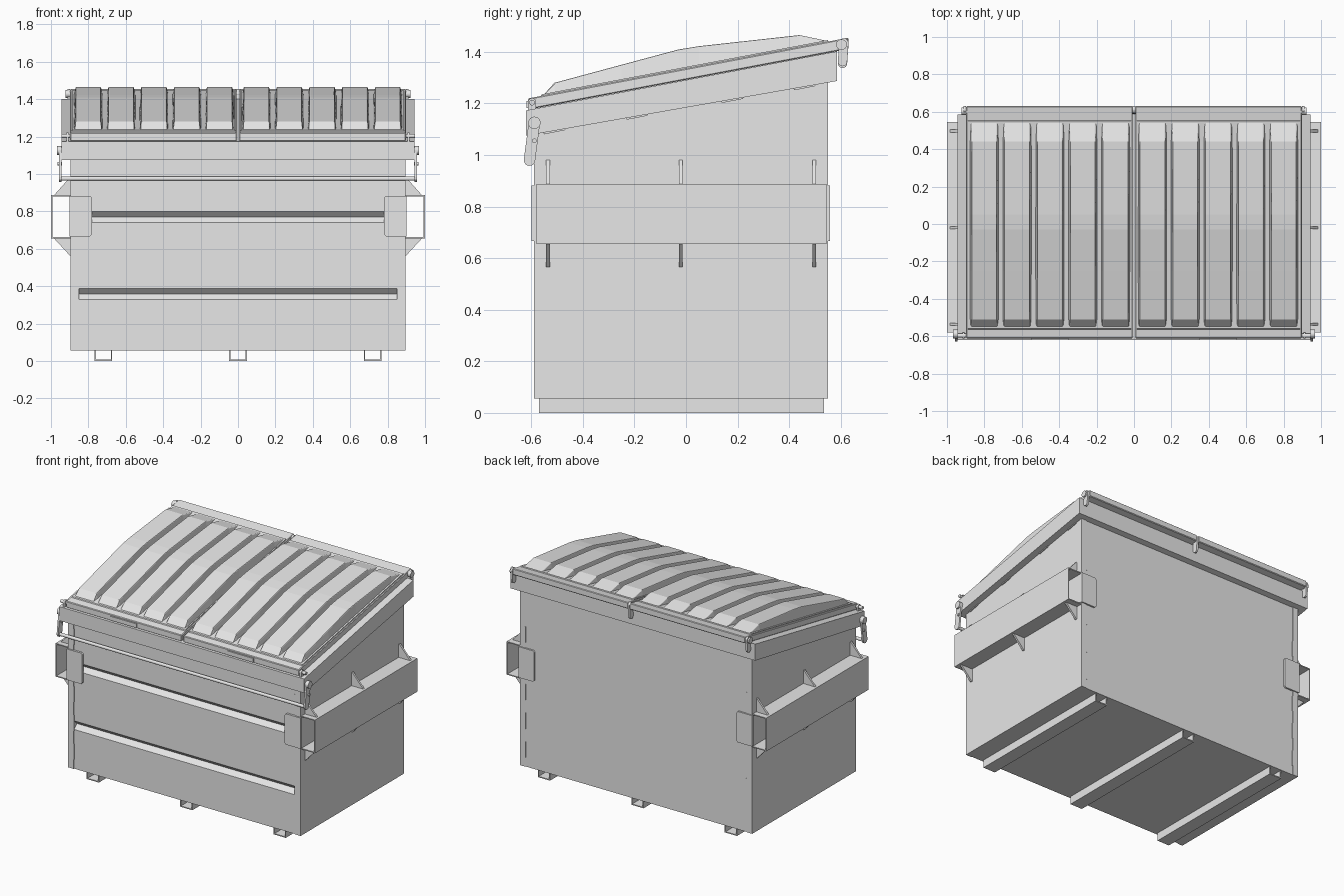
import bpy, bmesh, math
from mathutils import Matrix, Vector

cube = bpy.data.objects.get("Cube")
if cube:
    bpy.data.objects.remove(cube)

grey = bpy.data.materials.new("plain grey")
grey.use_nodes = True
grey.diffuse_color = (0.8, 0.8, 0.8, 1)
grey.node_tree.nodes["Principled BSDF"].inputs["Base Color"].default_value = (0.8, 0.8, 0.8, 1)


def finish(name, bm, bevel=0, segments=1):
    bmesh.ops.recalc_face_normals(bm, faces=bm.faces)
    me = bpy.data.meshes.new(name)
    bm.to_mesh(me)
    bm.free()
    me.materials.append(grey)
    ob = bpy.data.objects.new(name, me)
    bpy.context.collection.objects.link(ob)
    if bevel:
        mod = ob.modifiers.new("Bevel", "BEVEL")
        mod.width, mod.segments = bevel, segments
        mod.limit_method, mod.angle_limit = "ANGLE", math.radians(35)
    return ob


def prism(name, pts, axis, a, b, bevel=0):
    """Extrude a profile: axis x takes (y, z) points, axis y takes (x, z) points."""
    bm = bmesh.new()
    rings = []
    for t in (a, b):
        rings.append([bm.verts.new((t, u, v) if axis == "x" else (u, t, v)) for u, v in pts])
    bm.faces.new(rings[0])
    bm.faces.new(rings[1])
    n = len(pts)
    for i in range(n):
        j = (i + 1) % n
        bm.faces.new((rings[0][i], rings[0][j], rings[1][j], rings[1][i]))
    return finish(name, bm, bevel)


def box(name, x0, x1, y0, y1, z0, z1, bevel=0):
    return prism(name, [(x0, z0), (x1, z0), (x1, z1), (x0, z1)], "y", y0, y1, bevel)


def rod(name, x0, x1, y, z, r):
    """Round bar along x."""
    pts = [(y + r * math.cos(k * math.pi / 8), z + r * math.sin(k * math.pi / 8)) for k in range(16)]
    ob = prism(name, pts, "x", x0, x1)
    for p in ob.data.polygons:
        p.use_smooth = len(p.vertices) == 4
    return ob


def capsule(y0, z0, y1, z1, r):
    """Rounded strap outline between two points."""
    ang = math.atan2(z1 - z0, y1 - y0)
    pts = []
    for cy, cz, start in ((y1, z1, ang - math.pi / 2), (y0, z0, ang + math.pi / 2)):
        for k in range(9):
            t = start + k * math.pi / 8
            pts.append((cy + r * math.cos(t), cz + r * math.sin(t)))
    return pts


def lid_z(y):
    return 1.22 + 0.1895 * (y + 0.61)


# Body with two pressed V grooves across the front
prism("body", [(-0.585, 0.055), (-0.585, 0.328), (-0.555, 0.358), (-0.585, 0.388),
               (-0.585, 0.74), (-0.555, 0.77), (-0.585, 0.80), (-0.585, 1.10),
               (0.546, 1.31), (0.546, 0.055)], "x", -0.855, 0.855)

# Sloped rim under the lids
prism("top_rim", [(-0.62, 1.075), (-0.62, 1.173), (0.585, 1.402), (0.585, 1.287)], "x", -0.943, 0.943)

# Floor skids: open channels
for i, x in enumerate((-0.72, 0, 0.72)):
    w, t = 0.047, 0.007
    prism(f"skid_{i + 1}", [(x - w, 0.055), (x - w, 0), (x + w, 0), (x + w, 0.055), (x + w - t, 0.055),
                            (x + w - t, t), (x - w + t, t), (x - w + t, 0.055)], "y", -0.57, 0.535)

# Raised panel on a lid, lofted along y
STATIONS = [(-0.55, 1.236), (-0.51, 1.28), (-0.25, 1.35), (-0.03, 1.409), (0.05, 1.422),
            (0.44, 1.465), (0.545, 1.443)]


def lid_panel(name, x0, x1):
    bm = bmesh.new()
    rows = []
    for y, z in STATIONS:
        base = lid_z(y) - 0.005
        cs = ((x0, base), (x0 + 0.01, z), (x1 - 0.01, z), (x1, base))
        rows.append([bm.verts.new((x, y, h)) for x, h in cs])
    for r, s in zip(rows, rows[1:]):
        for i in range(4):
            j = (i + 1) % 4
            bm.faces.new((r[i], r[j], s[j], s[i]))
    bm.faces.new(rows[0])
    bm.faces.new(rows[-1])
    return finish(name, bm, 0.007, 2)


for s, side in ((1, "left"), (-1, "right")):
    # Side wall standing slightly proud as corner posts
    prism(f"side_wall_{side}", [(-0.59, 0.055), (-0.59, 1.10), (0.55, 1.31), (0.55, 0.055)],
          "x", s * 0.853, s * 0.895)

    # Fork pocket: open sleeve with thin walls
    prism(f"fork_pocket_{side}", [(s * x, z) for x, z in
          ((0.89, 0.655), (1.0, 0.655), (1.0, 0.887), (0.89, 0.887), (0.89, 0.880),
           (0.993, 0.880), (0.993, 0.662), (0.89, 0.662))], "y", -0.58, 0.545)
    for i, y in enumerate((-0.535, -0.02, 0.497)):
        for z0, z1, end in ((0.885, 0.98, "upper"), (0.657, 0.565, "lower")):
            prism(f"{end}_gusset_{side}_{i + 1}", [(s * 0.89, z0), (s * 0.985, z0), (s * 0.9, z1),
                  (s * 0.89, z1)], "y", y - 0.007, y + 0.007)

    # Reinforcing plates at the pocket ends
    for y0, y1, end in ((-0.6, -0.584, "front"), (0.545, 0.558, "back")):
        plate = [(0.9, 0.667), (0.79, 0.667), (0.78, 0.677), (0.78, 0.872), (0.79, 0.882), (0.9, 0.882)]
        prism(f"{end}_pocket_plate_{side}", [(s * x, z) for x, z in plate], "y", y0, y1)

    # Weld beads on the corners and under the rim
    for k in range(5):
        z = 0.12 + k * 0.2
        for y in (-0.587, 0.548):
            box(f"corner_weld_{side}_{k}", s * 0.849, s * 0.856, y - 0.003, y + 0.003, z, z + 0.11)
    for k, y in enumerate((-0.51, -0.19, 0.18, 0.46)):
        za, zb = (1.075 + 0.176 * (v + 0.62) for v in (y - 0.045, y + 0.045))
        prism(f"rim_weld_{side}_{k}", [(y - 0.045, za + 0.004), (y - 0.04, za - 0.006),
              (y + 0.04, zb - 0.006), (y + 0.045, zb + 0.004)], "x", s * 0.89, s * 0.902)

    # Lid slab, with a shallow step around the raised panels
    prism(f"lid_{side}", [(-0.612, 1.176), (-0.612, lid_z(-0.612)), (0.63, lid_z(0.63)), (0.63, 1.411)],
          "x", s * 0.007, s * 0.897, 0.004)
    prism(f"lid_step_{side}", [(y, lid_z(y) + h) for y, h in ((-0.565, -0.004), (-0.56, 0.006),
          (0.55, 0.006), (0.555, -0.004))], "x", s * 0.015, s * 0.888)
    for k in range(5):
        x = 0.021 + k * 0.1755
        lid_panel(f"lid_panel_{side}_{k + 1}", *sorted((s * x, s * (x + 0.155))))

    # Lid handle plate on the front lip
    box(f"lid_handle_{side}", s * 0.35, s * 0.55, -0.619, -0.61, 1.182, 1.21)

    # Lock bar arm with pivots
    prism(f"lock_arm_{side}", capsule(-0.588, 1.125, -0.607, 0.98, 0.022), "x", s * 0.945, s * 0.957)
    rod(f"lock_arm_pivot_{side}", s * 0.94, s * 0.968, -0.588, 1.125, 0.024)
    rod(f"lock_arm_pin_{side}", s * 0.94, s * 0.964, -0.588, 1.055, 0.009)

    # Front corner catch
    prism(f"corner_catch_{side}", capsule(-0.597, 1.15, -0.597, 1.205, 0.016), "x", s * 0.905, s * 0.918)
    rod(f"corner_catch_pin_{side}", s * 0.895, s * 0.945, -0.597, 1.203, 0.011)

    # Rear hinge bracket
    prism(f"rear_hinge_{side}", capsule(0.607, 1.362, 0.612, 1.435, 0.018), "x", s * 0.898, s * 0.912)
    rod(f"rear_hinge_pin_{side}", s * 0.89, s * 0.922, 0.603, 1.428, 0.021)

# Lock bar across the front
rod("lock_bar", -0.957, 0.957, -0.607, 0.975, 0.011)

# Central hinge bracket and hinge rod at the back
prism("center_hinge", capsule(0.607, 1.355, 0.612, 1.435, 0.018), "x", -0.007, 0.007)
rod("hinge_rod", -0.9, 0.9, 0.603, 1.428, 0.012)
